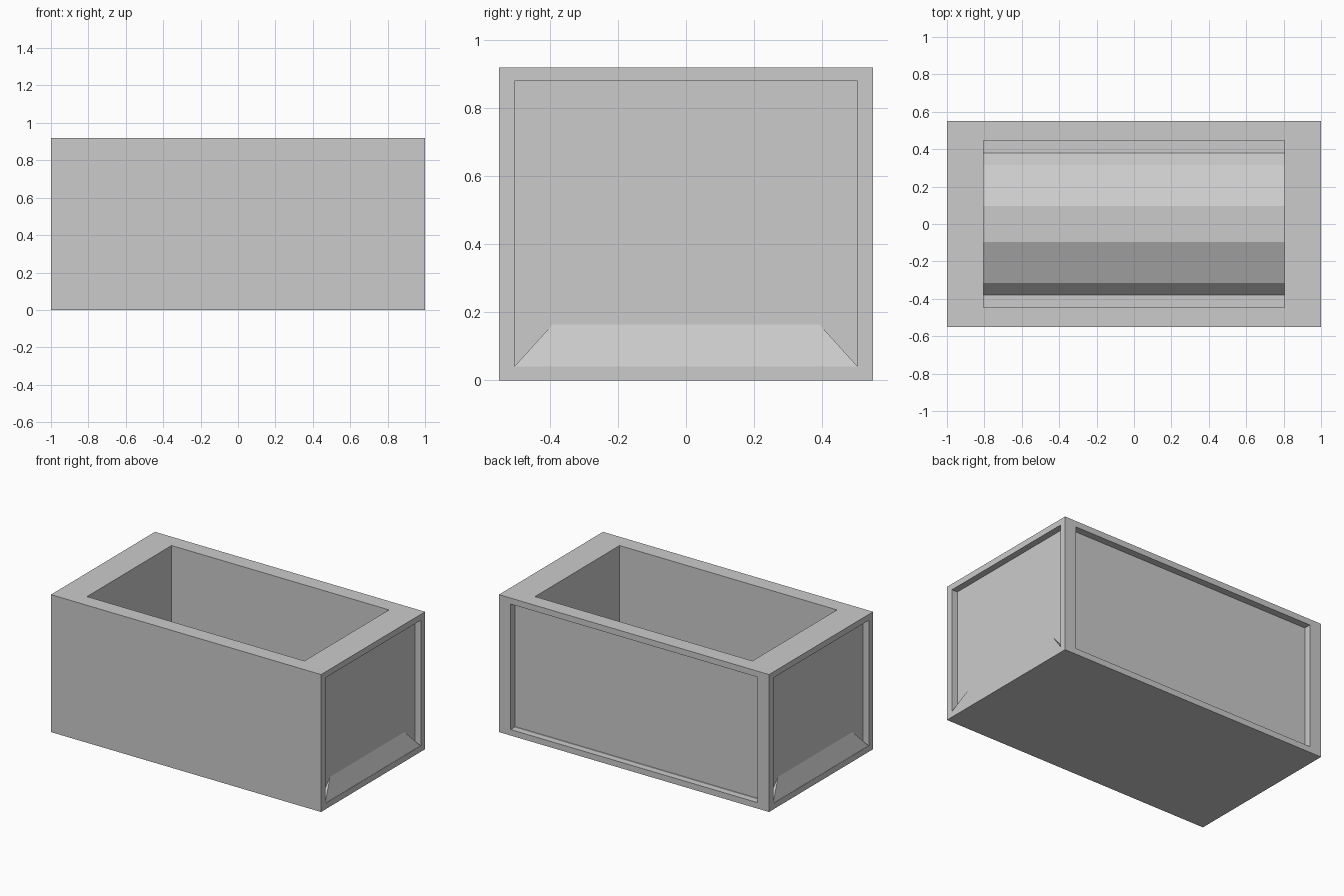
import bpy, bmesh

if "Cube" in bpy.data.objects:
    bpy.data.objects.remove(bpy.data.objects["Cube"])


def box(name, lo, hi):
    """Axis-aligned box between two corners."""
    bm = bmesh.new()
    bmesh.ops.create_cube(bm, size=1)
    for v in bm.verts:
        v.co = [(a + b) / 2 + c * (b - a) for a, b, c in zip(lo, hi, v.co)]
    return link(name, bm)


def link(name, bm):
    me = bpy.data.meshes.new(name)
    bmesh.ops.recalc_face_normals(bm, faces=bm.faces)
    bm.to_mesh(me)
    bm.free()
    ob = bpy.data.objects.new(name, me)
    bpy.context.collection.objects.link(ob)
    return ob


def cut(target, cutter):
    """Subtract a cutter and remove it."""
    mod = target.modifiers.new("cut", 'BOOLEAN')
    mod.operation = 'DIFFERENCE'
    mod.solver = 'EXACT'
    mod.object = cutter
    cutter.hide_render = True
    bpy.context.view_layer.objects.active = target
    bpy.ops.object.modifier_apply(modifier=mod.name)
    bpy.data.objects.remove(cutter)


# Outer chest with open pit
chest = box("chest", (-1, -0.55, 0), (1, 0.55, 0.92))
cut(chest, box("pit_cutter", (-0.805, -0.447, 0.18), (0.805, 0.447, 1.2)))

# Sunken panels on both ends and the back (front stays plain)
for s in (-1, 1):
    xs = sorted((s * 0.957, s * 1.2))
    cut(chest, box("end_panel_cutter", (xs[0], -0.505, 0.04), (xs[1], 0.505, 0.88)))
cut(chest, box("back_panel_cutter", (-0.913, 0.503, 0.04), (0.913, 0.8, 0.88)))

# Faceted mound on the pit floor, its sloped ends emerging in the end panels
profile = [(-0.505, 0.04), (-0.315, 0.25), (-0.096, 0.35),
           (0.096, 0.35), (0.315, 0.25), (0.505, 0.04)]
bm = bmesh.new()
ends = [[bm.verts.new((s * (0.998 - 0.33 * (z - 0.04)), y, z)) for y, z in profile]
        for s in (-1, 1)]
n = len(profile)
for ring in ends:
    bm.faces.new(ring)
for i in range(n):
    j = (i + 1) % n
    bm.faces.new((ends[0][i], ends[0][j], ends[1][j], ends[1][i]))
link("inner_mound", bm)
